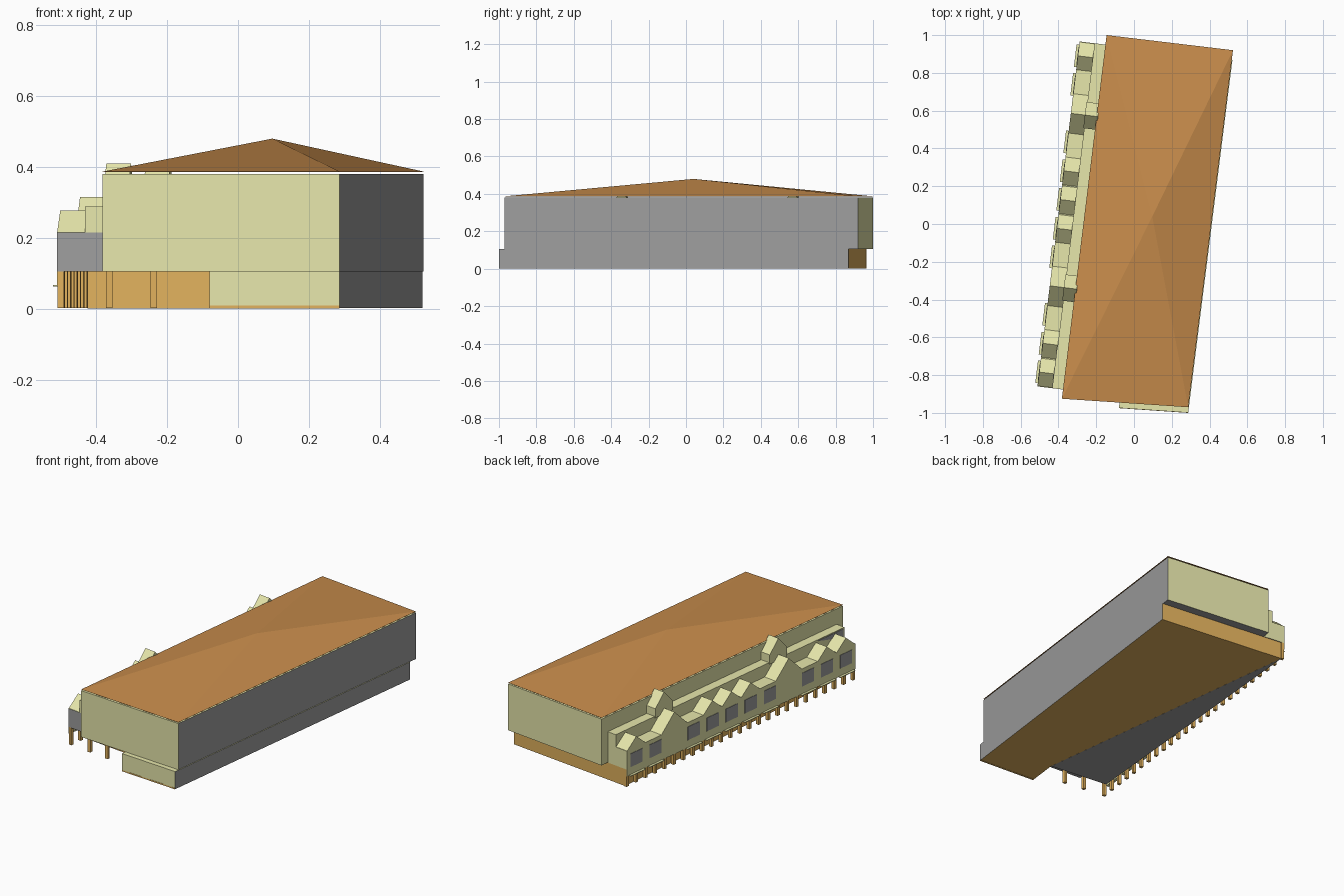
import bpy, bmesh
from mathutils import Vector as V

if "Cube" in bpy.data.objects:
    bpy.data.objects.remove(bpy.data.objects["Cube"])


def material(name, rgb):
    m = bpy.data.materials.new(name)
    m.diffuse_color = (*rgb, 1)
    m.use_nodes = True
    m.node_tree.nodes["Principled BSDF"].inputs["Base Color"].default_value = m.diffuse_color
    return m


CREAM = material("cream_plaster", (0.82, 0.82, 0.42))
GREY = material("mid_grey", (0.34, 0.34, 0.34))
ROOF = material("terracotta", (0.58, 0.265, 0.072))
TAN = material("tan_wood", (0.75, 0.44, 0.11))


def prism(name, pts, vec, mats, rule=None):
    """Extrude a polygon of 3D points along vec; rule(normal, centre) gives a material index."""
    bm = bmesh.new()
    vec = V(vec)
    a = [bm.verts.new(p) for p in pts]
    b = [bm.verts.new(V(p) + vec) for p in pts]
    n = len(a)
    bm.faces.new(a)
    bm.faces.new(b[::-1])
    for i in range(n):
        j = (i + 1) % n
        bm.faces.new((a[j], a[i], b[i], b[j]))
    bmesh.ops.recalc_face_normals(bm, faces=bm.faces)
    bm.normal_update()
    if rule:
        for f in bm.faces:
            f.material_index = rule(f.normal, f.calc_center_median())
    me = bpy.data.meshes.new(name)
    bm.to_mesh(me)
    bm.free()
    for m in mats:
        me.materials.append(m)
    ob = bpy.data.objects.new(name, me)
    bpy.context.collection.objects.link(ob)
    return ob


def flat(pts, z):
    return [(x, y, z) for x, y in pts]


# Facade frame: u runs along the facade to the north, w runs inwards
ORIGIN = V((-0.511, -0.86, 0))
ALONG = V((0.1212, 0.9926, 0))
INWARD = V((0.9926, -0.1212, 0))
LENGTH = 1.84
BAY = LENGTH / 12


def loc(u, w, z):
    return ORIGIN + ALONG * u + INWARD * w + V((0, 0, z))


def box(name, u0, u1, w0, w1, z0, z1, mats, rule=None):
    pts = [loc(u0, w0, z0), loc(u1, w0, z0), loc(u1, w1, z0), loc(u0, w1, z0)]
    return prism(name, pts, (0, 0, z1 - z0), mats, rule)


def bay_u(i):
    """Centre of a bay counted from the north end."""
    return LENGTH - (i + 0.5) * BAY


def grey_east_and_below(n, c):
    return 1 if n.z < -0.5 or n.x > 0.8 else 0


# Main upper storeys
main = [(-0.382, -0.925), (0.287, -0.97), (0.524, 0.92), (-0.145, 1.0)]
prism("main_body", flat(main, 0.105), (0, 0, 0.275), [CREAM, GREY], grey_east_and_below)

# Low pyramid roof
roof = prism("main_roof", flat(main, 0.3865), (0, 0, 0.0005), [ROOF])
bm = bmesh.new()
bm.from_mesh(roof.data)
top = max(bm.faces, key=lambda f: f.calc_center_median().z)
bmesh.ops.poke(bm, faces=[top])["verts"][0].co = V((0.097, 0.04, 0.48))
bm.to_mesh(roof.data)
bm.free()


# Ground floor with a recessed south-west porch
def base_rule(n, c):
    if n.z < -0.5:
        return 0
    if n.z > 0.5:
        return 1
    if n.x > 0.8:
        return 2
    return 1 if c.x > -0.09 and c.y < -0.8 else 0


base = [(0.287, -0.999), (0.521, 0.868), (-0.27, 0.96), (-0.425, -0.75),
        (-0.058, -0.79), (-0.08, -0.974)]
prism("ground_floor", flat(base, 0.002), (0, 0, 0.104), [TAN, CREAM, GREY], base_rule)
prism("floor_underside", flat([base[2], base[3], base[4]], 0.001), (0, 0, 0.0005), [GREY])

# Tan plinth edge under the front block
prism("front_plinth", flat([(-0.08, -0.975), (0.286, -1.0), (0.286, -0.99), (-0.08, -0.965)], 0.001),
      (0, 0, 0.008), [TAN])

# Gabled street facade, one profile extruded inwards
SMALL, BIG = (0, 4, 5, 6, 10, 11), (2, 8)
EAVE = 0.215
profile = [(0, 0.105), (0, EAVE)]
for i in range(11, -1, -1):
    u = bay_u(i)
    half, peak = (0.105, 0.315) if i in BIG else (BAY / 2 - 0.003, 0.277)
    if i in SMALL + BIG:
        profile += [(u - half, EAVE), (u, peak), (u + half, EAVE)]
profile += [(LENGTH, EAVE), (LENGTH, 0.105)]


def grey_south_and_below(n, c):
    return 1 if n.z < -0.5 or n.y < -0.8 else 0


def facade_rule(n, c):
    return 1 if n.z < -0.9 or (n.y < -0.9 and c.z < EAVE) else 0


prism("gabled_facade", [loc(u, 0, z) for u, z in profile], INWARD * 0.085,
      [CREAM, GREY], facade_rule)

# Thin skirt hanging below the facade, in front of the posts
box("facade_skirt", 0, LENGTH, 0, 0.001, 0.065, 0.105, [CREAM])

# Upper strip between facade and main body, with a grey panel at its south end
box("strip_lower", 0, LENGTH, 0.08, 0.16, 0.105, EAVE, [CREAM, GREY], grey_south_and_below)
box("strip_upper", 0, LENGTH, 0.08, 0.16, EAVE, 0.288, [CREAM])
prism("strip_panel", [loc(0.01, 0.078, 0.23), loc(0.01, 0.078, 0.282), loc(0.22, 0.078, 0.282)],
      INWARD * 0.003, [GREY])

# Tall upper dormers
for i in BIG:
    u = bay_u(i)
    shape = [(-0.07, 0.28), (-0.07, 0.335), (0, 0.41), (0.07, 0.335), (0.07, 0.28)]
    prism("tall_dormer", [loc(u + du, 0.075, z) for du, z in shape], INWARD * 0.07, [CREAM])

# Windows, and thin ledges below them
for i in range(12):
    if i not in BIG:
        u = bay_u(i)
        box("window", u - 0.048, u + 0.048, -0.002, 0.003, 0.111, 0.19, [GREY])
        box("ledge", u - 0.06, u + 0.06, -0.014, 0.004, 0.063, 0.067, [CREAM])

# Arcade posts along the facade and the south porch
P = 0.009
for k in range(25):
    u = P + k * (LENGTH - 2 * P) / 24
    box("arcade_post", u - P, u + P, 0.002, 0.002 + 2 * P, 0.002, 0.106, [TAN])
for x, y in ((-0.238, -0.885), (-0.363, -0.87)):
    pts = [(x - P, y - P), (x + P, y - P), (x + P, y + P), (x - P, y + P)]
    prism("porch_post", flat(pts, 0.002), (0, 0, 0.104), [TAN])
